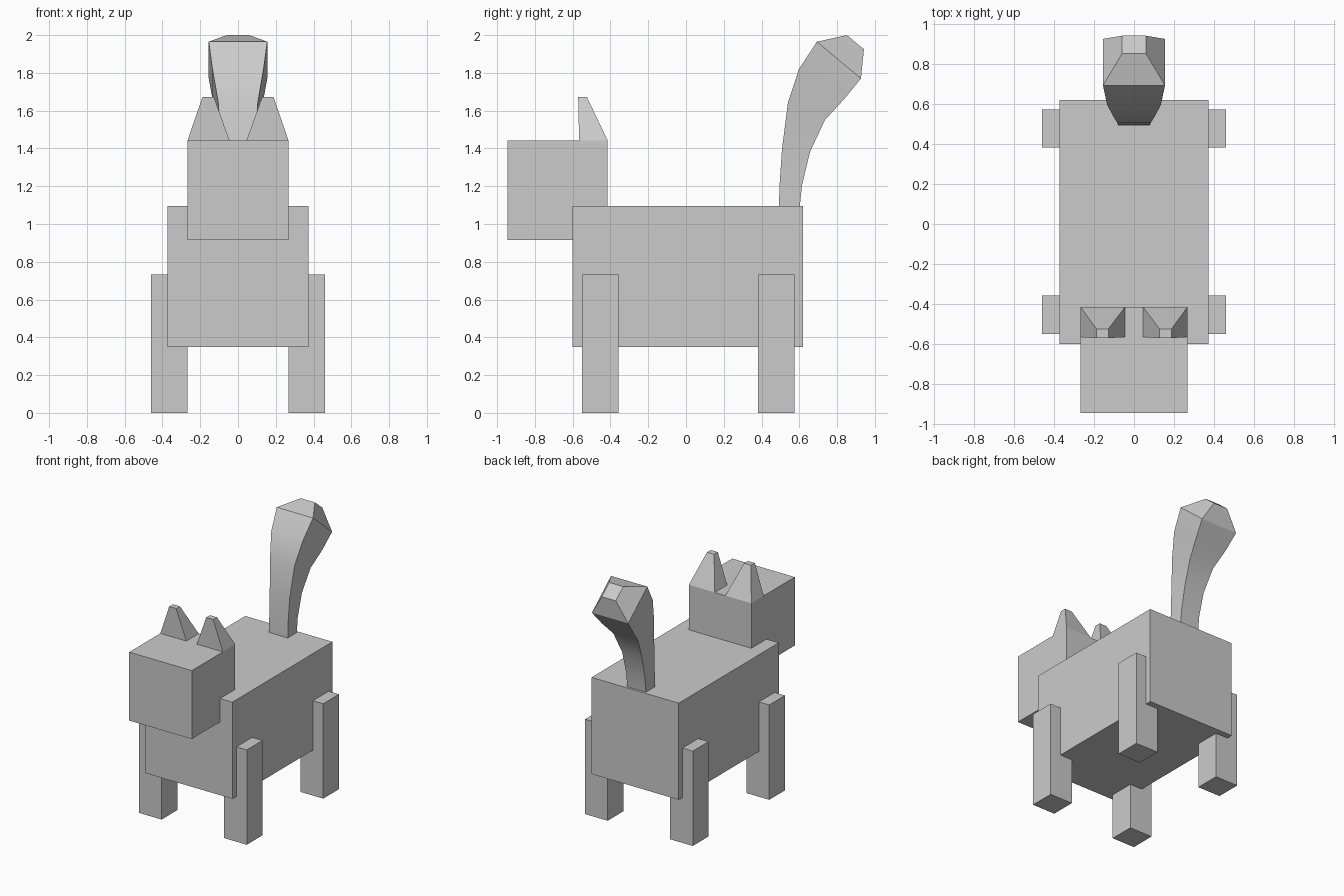
import bpy
import bmesh
import math

cube = bpy.data.objects.get("Cube")
if cube:
    bpy.data.objects.remove(cube, do_unlink=True)

grey = bpy.data.materials.new("plain grey")
grey.use_nodes = True
colour = (0.6, 0.6, 0.6, 1)
grey.diffuse_color = colour
grey.node_tree.nodes["Principled BSDF"].inputs["Base Color"].default_value = colour


def finish(name, bm):
    bmesh.ops.recalc_face_normals(bm, faces=bm.faces)
    mesh = bpy.data.meshes.new(name)
    bm.to_mesh(mesh)
    bm.free()
    mesh.materials.append(grey)
    obj = bpy.data.objects.new(name, mesh)
    bpy.context.collection.objects.link(obj)
    return obj


def box(name, low, high):
    """Box spanning two opposite corners."""
    bm = bmesh.new()
    bmesh.ops.create_cube(bm, size=1)
    for v in bm.verts:
        v.co = [a + (c + 0.5) * (b - a) for a, b, c in zip(low, high, v.co)]
    return finish(name, bm)


def loft(name, rings):
    """Skin through four-cornered rings, closed at the far end."""
    bm = bmesh.new()
    loops = [[bm.verts.new(p) for p in ring] for ring in rings]
    for a, b in zip(loops, loops[1:]):
        for i in range(4):
            j = (i + 1) % 4
            bm.faces.new((a[i], a[j], b[j], b[i]))
    bm.faces.new(loops[-1])
    return finish(name, bm)


def rect(x0, x1, y0, y1, z):
    return [(x0, y0, z), (x1, y0, z), (x1, y1, z), (x0, y1, z)]


# Body and head
box("body", (-0.372, -0.6, 0.35), (0.372, 0.62, 1.096))
box("head", (-0.267, -0.945, 0.915), (0.267, -0.415, 1.443))

# Legs and ears, one of each per side
for side, s in (("left", 1), ("right", -1)):
    for end, y0, y1 in (("front", -0.55, -0.358), ("back", 0.382, 0.574)):
        xs = sorted((s * 0.267, s * 0.46))
        box(f"{end}_{side}_leg", (xs[0], y0, 0), (xs[1], y1, 0.732))
    loft(f"{side}_ear", [
        rect(s * 0.045, s * 0.267, -0.566, -0.415, 1.443),
        rect(s * 0.128, s * 0.188, -0.571, -0.525, 1.673),
    ])

# Tail: half width, then front and back points (y, z) of each section
sections = [
    (0.08, (0.492, 1.09), (0.602, 1.09)),
    (0.08, (0.495, 1.2), (0.614, 1.205)),
    (0.085, (0.508, 1.395), (0.656, 1.38)),
    (0.105, (0.54, 1.645), (0.735, 1.55)),
    (0.135, (0.598, 1.82), (0.836, 1.66)),
    (0.155, (0.693, 1.965), (0.926, 1.77)),
    (0.06, (0.852, 2.0), (0.942, 1.925)),
]
tail = loft("tail", [
    [(-w, *f), (w, *f), (w, *b), (-w, *b)] for w, f, b in sections
])
bpy.ops.object.select_all(action="DESELECT")
tail.select_set(True)
bpy.context.view_layer.objects.active = tail
bpy.ops.object.shade_smooth_by_angle(angle=math.radians(30))
